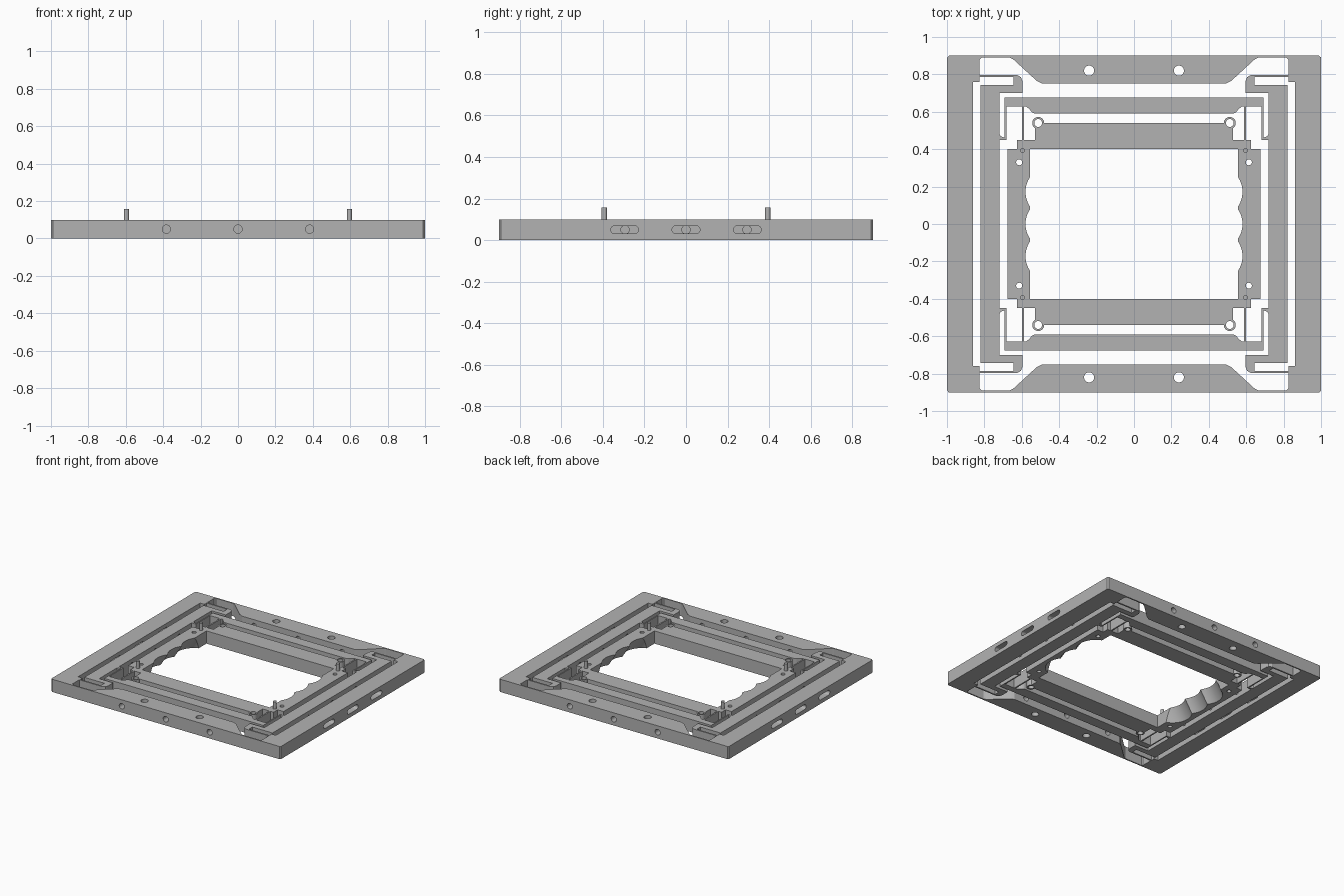
import bpy, bmesh, math

if "Cube" in bpy.data.objects:
    bpy.data.objects.remove(bpy.data.objects["Cube"], do_unlink=True)

T = 0.10  # plate thickness
SIGNS = [(sx, sy) for sx in (-1, 1) for sy in (-1, 1)]

metal = bpy.data.materials.new("plain grey")
metal.use_nodes = True
GREY = (0.45, 0.45, 0.45, 1)
metal.diffuse_color = GREY
metal.node_tree.nodes["Principled BSDF"].inputs["Base Color"].default_value = GREY


def prism(name, pts, lo=0.0, hi=T, axis="z", lean=0.0):
    """Extrude an outline along an axis; lean slides the far end sideways."""
    place = {"z": lambda a, b, c: (a, b, c),
             "x": lambda a, b, c: (c, a, b),
             "y": lambda a, b, c: (a, c, b)}[axis]
    bm = bmesh.new()
    low = [bm.verts.new(place(a, b, lo)) for a, b in pts]
    high = [bm.verts.new(place(a + lean, b, hi)) for a, b in pts]
    bm.faces.new(low)
    bm.faces.new(high)
    n = len(pts)
    for i in range(n):
        j = (i + 1) % n
        bm.faces.new((low[i], low[j], high[j], high[i]))
    bmesh.ops.recalc_face_normals(bm, faces=bm.faces)
    mesh = bpy.data.meshes.new(name)
    bm.to_mesh(mesh)
    bm.free()
    mesh.materials.append(metal)
    obj = bpy.data.objects.new(name, mesh)
    bpy.context.collection.objects.link(obj)
    return obj


def round_outline(a, b, r, stretch=0.0, n=32):
    """Circle, or a stadium when stretched along its first axis."""
    out = []
    for i in range(n):
        t = 2 * math.pi * (i + 0.5) / n
        out.append((a + math.copysign(stretch, math.cos(t)) + r * math.cos(t),
                    b + r * math.sin(t)))
    return out


def rect(x, y):
    return [(x, y), (-x, y), (-x, -y), (x, -y)]


def mirror_x(half):
    return half + [(-x, y) for x, y in reversed(half)]


def mirror_y(half):
    return half + [(x, -y) for x, y in reversed(half)]


def combine(obj, tools, operation="DIFFERENCE"):
    """Bake boolean tools into the object and remove them."""
    for tool in tools:
        tool.hide_render = True
        mod = obj.modifiers.new("shape", "BOOLEAN")
        mod.operation, mod.solver, mod.object = operation, "EXACT", tool
    graph = bpy.context.evaluated_depsgraph_get()
    graph.update()
    mesh = bpy.data.meshes.new_from_object(obj.evaluated_get(graph))
    obj.modifiers.clear()
    obj.data = mesh
    for tool in tools:
        bpy.data.objects.remove(tool, do_unlink=True)


def cut(pts, lo=-0.05, hi=0.2, axis="z", lean=0.0):
    return prism("cutter", pts, lo, hi, axis, lean)


parts = []

# Outer frame with its flared opening, bolt holes and side ports
frame = prism("outer_frame", mirror_y(mirror_x([(1, 0.89), (0.99, 0.9)])))
opening = [(0.862, 0.76), (0.825, 0.76), (0.825, 0.88), (0.815, 0.89),
           (0.665, 0.89), (0.645, 0.88), (0.52, 0.765), (0.49, 0.75)]
tools = [cut(mirror_y(mirror_x(opening)))]
tools += [cut(round_outline(0.24 * sx, 0.82 * sy, 0.027)) for sx, sy in SIGNS]
for s in (-1, 1):
    ends = sorted((0.7 * s, 1.1 * s))
    for k in (-1, 0, 1):
        tools.append(cut(round_outline(0.383 * k, 0.05, 0.022), *ends, "y"))
        tools.append(cut(round_outline(0.295 * k, 0.05, 0.019, 0.048), *ends, "x"))
combine(frame, tools)
parts.append(frame)

# Floating side bars: hooked ends, thin flexure strips, cross holes
bar_half = [(0.82, 0.742), (0.645, 0.742), (0.645, 0.785), (0.825, 0.785),
            (0.825, 0.797), (0.625, 0.797), (0.605, 0.785), (0.597, 0.765),
            (0.597, 0.70), (0.72, 0.70), (0.72, 0.48), (0.71, 0.468),
            (0.692, 0.462), (0.692, 0.627), (0.682, 0.627), (0.682, 0.45),
            (0.72, 0.45)]
for side, s in (("left", 1), ("right", -1)):
    bar = prism(side + "_side_bar", [(x * s, y) for x, y in mirror_y(bar_half)])
    ends = sorted((0.6 * s, 0.9 * s))
    combine(bar, [cut(round_outline(0.293 * k, 0.05, 0.02), *ends, "x")
                  for k in (-1, 0, 1)])
    parts.append(bar)

# Floating cross bars in front of and behind the stage
cross_half = [(0.692, 0.675), (0.692, 0.627), (0.575, 0.627), (0.56, 0.615),
              (0.545, 0.597), (0.53, 0.59)]
for side, s in (("back", 1), ("front", -1)):
    parts.append(prism(side + "_cross_bar",
                       [(x, y * s) for x, y in mirror_x(cross_half)]))

# Inner stage with flexure strips and screw ears
stage_half = [(0.677, 0.40), (0.625, 0.40), (0.625, 0.45), (0.598, 0.45),
              (0.598, 0.627), (0.587, 0.627), (0.587, 0.45), (0.53, 0.45),
              (0.53, 0.54)]
stage = prism("inner_stage", mirror_y(mirror_x(stage_half)))
combine(stage, [prism("ear", round_outline(0.512 * sx, 0.54 * sy, 0.032))
                for sx, sy in SIGNS], "UNION")

# Stage window, leaning finger scoops, screw holes
tools = [cut(rect(0.555, 0.40))]
for s in (-1, 1):
    for k in (-1, 0, 1):
        tools.append(cut(round_outline(0.518 * s, 0.172 * k, 0.14, n=64),
                         -0.02, 0.12, "z", -0.091 * s))
for sx, sy in SIGNS:
    tools.append(cut(round_outline(0.512 * sx, 0.54 * sy, 0.021)))
    tools.append(cut(round_outline(0.614 * sx, 0.33 * sy, 0.016)))
combine(stage, tools)
parts.append(stage)

# Locating pins standing on the stage
for sx, sy in SIGNS:
    name = ("back" if sy > 0 else "front") + ("_left" if sx > 0 else "_right")
    parts.append(prism(name + "_pin",
                       round_outline(0.596 * sx, 0.393 * sy, 0.013), T, 0.157))

# Smooth the round walls, keep corners crisp
bpy.ops.object.select_all(action="DESELECT")
for obj in parts:
    obj.select_set(True)
bpy.context.view_layer.objects.active = frame
bpy.ops.object.shade_smooth_by_angle(angle=math.radians(25))
